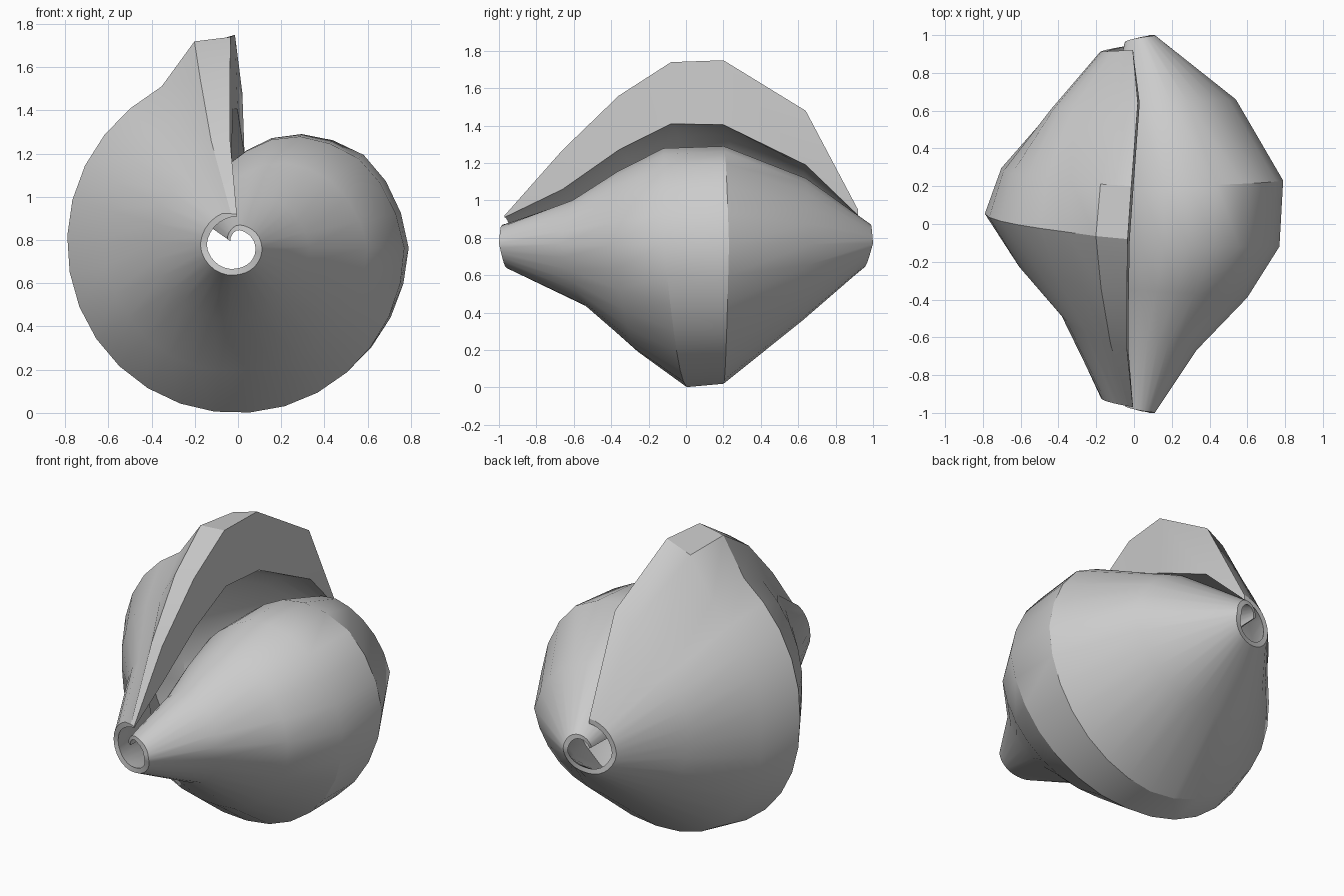
import bpy, bmesh, math

if "Cube" in bpy.data.objects:
    bpy.data.objects.remove(bpy.data.objects["Cube"])

AXIS_Z = 0.77
# Outer radius of the seven profile rows (front tip to back tip) by spiral angle
RADII = {
    92:  (.15, .50, .79, .97, .98, .71, .18),
    102: (.155, .50, .79, .97, .95, .66, .18),
    116: (.17, .42, .66, .815, .77, .54, .18),
    180: (.175, .39, .62, .79, .70, .43, .18),
    270: (.13, .34, .58, .77, .75, .40, .13),
    360: (.11, .33, .60, .77, .79, .54, .11),
    394: (.105, .30, .53, .70, .73, .46, .11),
    425: (.10, .26, .43, .565, .575, .39, .11),
    452: (.10, .20, .31, .40, .40, .29, .10),
    505: (.06, .12, .17, .20, .20, .17, .06),
}
# Position of the rows along y by spiral angle
ROWS_Y = {
    92:  (-.97, -.66, -.36, -.08, .20, .64, .92),
    180: (-.92, -.45, -.20, .06, .30, .60, .91),
    270: (-.96, -.52, -.25, .01, .20, .62, .95),
    360: (-1.0, -.67, -.39, -.12, .23, .66, 1.0),
    425: (-.99, -.60, -.36, -.12, .20, .64, .99),
    505: (-.96, -.55, -.33, -.10, .18, .60, .96),
}
WALL = (.03, .13, .16, .175, .135, .12, .03)
LIP_SHIFT = (0, -.02, -.01, 0, .02, .045, 0)


def sample(table, a):
    keys = sorted(table)
    a = min(max(a, keys[0]), keys[-1])
    for k0, k1 in zip(keys, keys[1:]):
        if a <= k1:
            f = (a - k0) / (k1 - k0)
            return [p + (q - p) * f for p, q in zip(table[k0], table[k1])]


angles = [92, 102, 115.5] + [115.5 + 12.2 * i for i in range(1, 32)] + [505]
bm = bmesh.new()
outer, inner = [], []
for i, a in enumerate(angles):
    radii, ys = sample(RADII, a), sample(ROWS_Y, a)
    base = sample(RADII, max(a, 116))       # inside ignores the flared lip
    t = math.radians(a)
    thin = 1 if a < 400 else 1 - .45 * (a - 400) / 105
    for grid, rr in ((outer, radii),
                     (inner, [max(b - w * thin, .035) for b, w in zip(base, WALL)])):
        ring = []
        for j, (r, y) in enumerate(zip(rr, ys)):
            shift = LIP_SHIFT[j] if i < 2 else 0
            ring.append(bm.verts.new((r * math.cos(t) + shift, y,
                                      AXIS_Z + r * math.sin(t))))
        grid.append(ring)

# Outer and inner skins with tip rims
n = len(angles)
for i in range(n - 1):
    for j in range(6):
        bm.faces.new((outer[i][j], outer[i][j + 1], outer[i + 1][j + 1], outer[i + 1][j]))
        bm.faces.new((inner[i][j], inner[i + 1][j], inner[i + 1][j + 1], inner[i][j + 1]))
    for j in (0, 6):
        bm.faces.new((outer[i][j], outer[i + 1][j], inner[i + 1][j], inner[i][j]))
# Lip face and hidden inner end
for i in (0, n - 1):
    for j in range(6):
        bm.faces.new((outer[i][j], outer[i][j + 1], inner[i][j + 1], inner[i][j]))
bmesh.ops.recalc_face_normals(bm, faces=bm.faces)

mesh = bpy.data.meshes.new("spiral_shell")
bm.to_mesh(mesh)
bm.free()
shell = bpy.data.objects.new("spiral_shell", mesh)
bpy.context.collection.objects.link(shell)
bpy.context.view_layer.objects.active = shell
shell.select_set(True)
bpy.ops.object.shade_smooth_by_angle(angle=math.radians(30))
